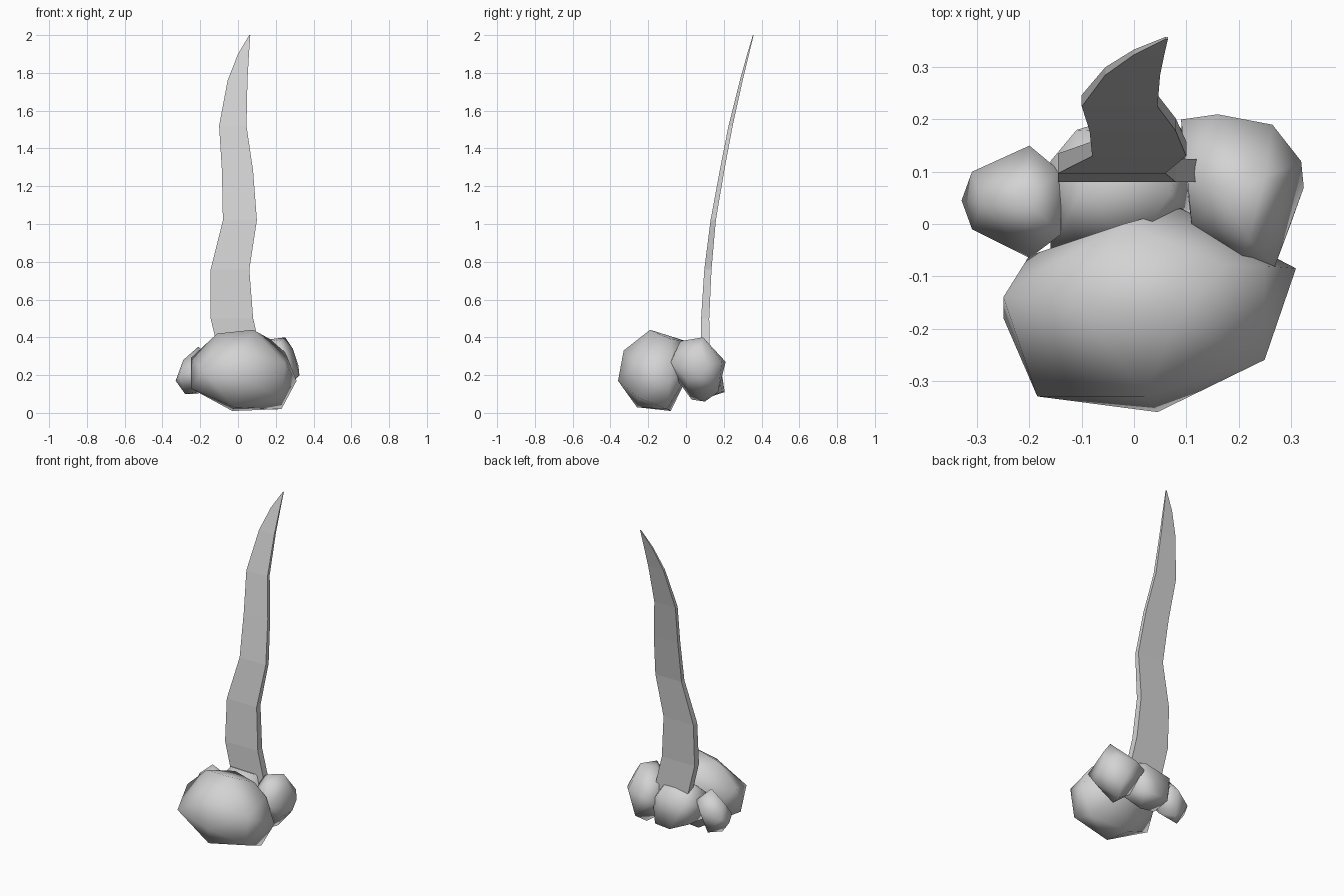
import bpy, bmesh

grey = bpy.data.materials.new("stone_grey")
grey.diffuse_color = (0.65, 0.65, 0.65, 1)


def finish(name, bm, smooth):
    bmesh.ops.recalc_face_normals(bm, faces=bm.faces)
    for f in bm.faces:
        f.smooth = smooth
    mesh = bpy.data.meshes.new(name)
    bm.to_mesh(mesh)
    bm.free()
    mesh.materials.append(grey)
    obj = bpy.data.objects.new(name, mesh)
    bpy.context.collection.objects.link(obj)


def rock(name, corners):
    """Chunky smooth-shaded stone: the hull around a few corners."""
    bm = bmesh.new()
    for c in corners:
        bm.verts.new(c)
    res = bmesh.ops.convex_hull(bm, input=bm.verts)
    loose = [v for v in bm.verts if not v.link_faces]
    bmesh.ops.delete(bm, geom=loose, context='VERTS')
    finish(name, bm, True)


# Large front stone
rock("large_rock", [
    (0.08, -0.19, 0.44), (-0.11, -0.15, 0.42), (0.17, -0.08, 0.39),
    (-0.25, -0.14, 0.29), (-0.25, -0.18, 0.13), (-0.185, -0.33, 0.22),
    (0.045, -0.36, 0.17), (0.02, -0.33, 0.33), (0.25, -0.26, 0.26),
    (0.23, -0.25, 0.08), (0.31, -0.085, 0.17), (0.25, -0.08, 0.32),
    (0.23, -0.10, 0.02), (-0.03, -0.08, 0.01), (-0.02, -0.26, 0.03),
    (-0.02, 0.00, 0.38), (0.09, 0.03, 0.24), (-0.20, -0.06, 0.22)])

# Right stone
rock("right_rock", [
    (0.17, 0.05, 0.39), (0.25, 0.09, 0.40), (0.22, -0.03, 0.38),
    (0.20, -0.08, 0.28), (0.27, -0.08, 0.27), (0.29, 0.08, 0.34),
    (0.32, 0.12, 0.25), (0.325, 0.07, 0.20), (0.30, 0.00, 0.18),
    (0.265, 0.19, 0.27), (0.16, 0.21, 0.27), (0.09, 0.20, 0.24),
    (0.11, 0.00, 0.28), (0.10, 0.11, 0.34), (0.23, 0.17, 0.11),
    (0.20, 0.10, 0.06), (0.18, 0.03, 0.07), (0.20, -0.05, 0.18),
    (0.10, 0.08, 0.13)])

# Small left stone
rock("left_rock", [
    (-0.33, 0.045, 0.17), (-0.31, 0.10, 0.20), (-0.29, 0.04, 0.28),
    (-0.21, 0.05, 0.35), (-0.20, 0.15, 0.24), (-0.14, 0.10, 0.28),
    (-0.14, -0.02, 0.29), (-0.20, -0.065, 0.22), (-0.31, -0.01, 0.20),
    (-0.28, 0.04, 0.10), (-0.22, 0.10, 0.10), (-0.15, 0.04, 0.12)])

# Middle stone holding the blade
rock("middle_rock", [
    (-0.16, 0.12, 0.26), (-0.16, -0.05, 0.24), (-0.11, 0.18, 0.27),
    (-0.10, 0.07, 0.36), (0.07, 0.06, 0.36), (0.06, 0.17, 0.31),
    (0.11, 0.17, 0.24), (-0.03, 0.205, 0.11), (0.08, 0.19, 0.11),
    (-0.12, 0.15, 0.14), (-0.13, 0.02, 0.13), (0.02, 0.08, 0.07),
    (0.11, 0.02, 0.15), (0.00, -0.05, 0.30)])

# Wavy blade: height, left x, right x, front y, back y
sections = [
    (0.27, -0.09, 0.135, 0.08, 0.125), (0.50, -0.145, 0.08, 0.08, 0.123),
    (0.76, -0.145, 0.06, 0.097, 0.135), (1.02, -0.08, 0.10, 0.13, 0.158),
    (1.28, -0.085, 0.08, 0.178, 0.202), (1.52, -0.10, 0.045, 0.225, 0.247),
    (1.76, -0.055, 0.05, 0.285, 0.30), (1.90, 0.0, 0.058, 0.324, 0.334),
    (2.0, 0.06, 0.065, 0.354, 0.358)]
bm = bmesh.new()
rings = [[bm.verts.new(p) for p in
          ((l, f, z), (r, f, z), (r, b, z), (l, b, z))]
         for z, l, r, f, b in sections]
for lo, hi in zip(rings, rings[1:]):
    for i in range(4):
        j = (i + 1) % 4
        bm.faces.new((lo[i], lo[j], hi[j], hi[i]))
bm.faces.new(rings[0][::-1])
bm.faces.new(rings[-1])
finish("blade", bm, False)
